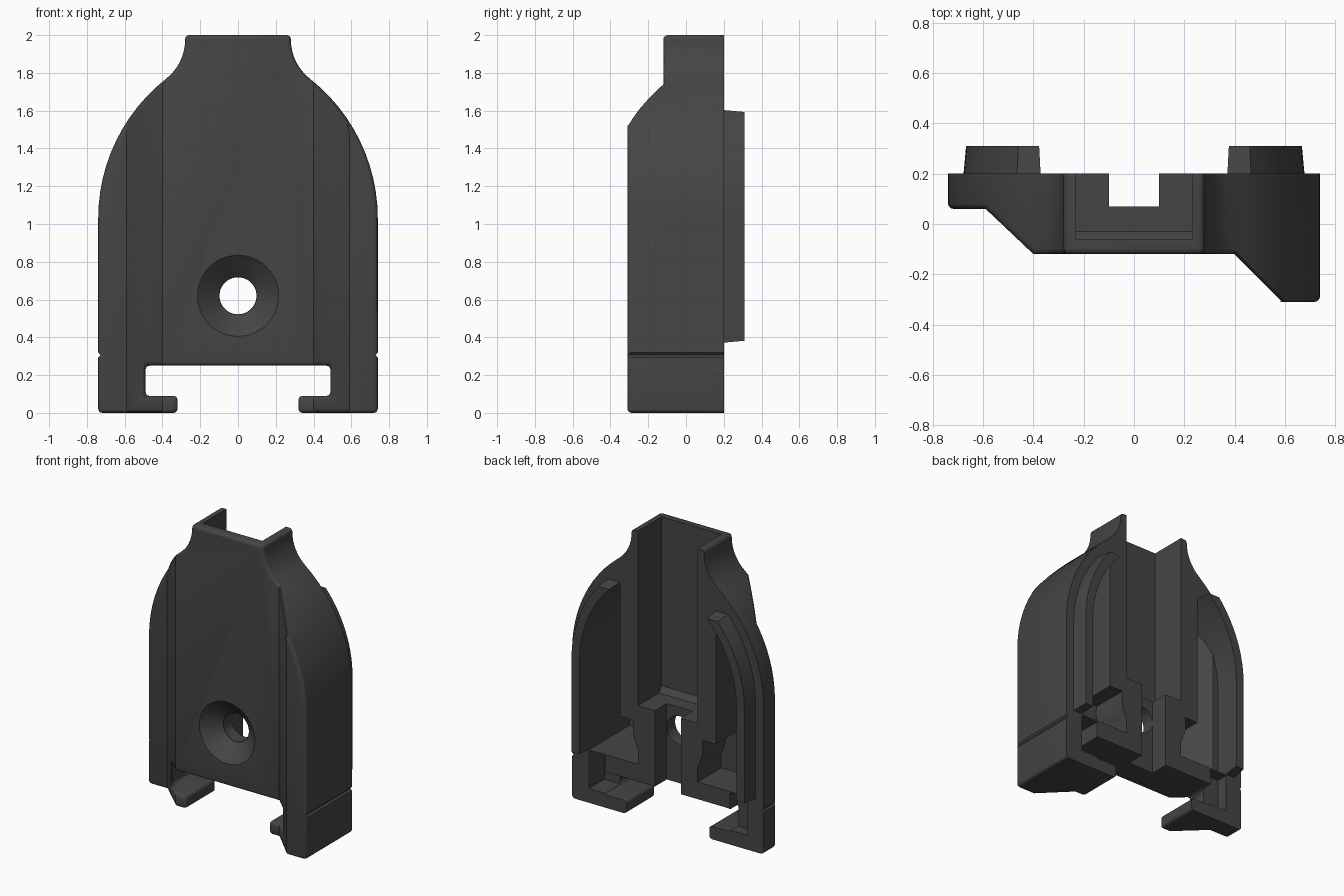
import bpy, bmesh
from math import sin, cos, radians, acos, degrees

if "Cube" in bpy.data.objects:
    bpy.data.objects.remove(bpy.data.objects["Cube"])


def loft(name, a, b):
    """Solid between two matching 3D loops."""
    bm = bmesh.new()
    va, vb = [bm.verts.new(p) for p in a], [bm.verts.new(p) for p in b]
    n = len(va)
    bm.faces.new(va)
    bm.faces.new(vb[::-1])
    for i in range(n):
        j = (i + 1) % n
        bm.faces.new((va[i], vb[i], vb[j], va[j]))
    bmesh.ops.recalc_face_normals(bm, faces=bm.faces)
    me = bpy.data.meshes.new(name)
    bm.to_mesh(me)
    bm.free()
    ob = bpy.data.objects.new(name, me)
    bpy.context.collection.objects.link(ob)
    return ob


PLACE = {'X': lambda p, t: (t, p[0], p[1]),
         'Y': lambda p, t: (p[0], t, p[1]),
         'Z': lambda p, t: (p[0], p[1], t)}


def prism(name, pts, axis, lo, hi):
    f = PLACE[axis]
    return loft(name, [f(p, lo) for p in pts], [f(p, hi) for p in pts])


def box(x0, x1, y0, y1, z0, z1):
    return prism("cutter", [(x0, y0), (x1, y0), (x1, y1), (x0, y1)], 'Z', z0, z1)


def apply(ob, mod):
    bpy.context.view_layer.objects.active = ob
    bpy.ops.object.modifier_apply(modifier=mod.name)


def boolean(ob, tool, op='DIFFERENCE'):
    m = ob.modifiers.new("bool", 'BOOLEAN')
    m.operation, m.solver, m.object = op, 'EXACT', tool
    apply(ob, m)
    bpy.data.objects.remove(tool)


def arc(cx, cz, r, a0, a1, n):
    return [(cx + r * cos(radians(a0 + (a1 - a0) * i / n)),
             cz + r * sin(radians(a0 + (a1 - a0) * i / n))) for i in range(n + 1)]


def flip(pts, s):
    return [(s * x, z) for x, z in pts]


# Shell outline: strap slot, straight flank, shoulder arc, neck
CX, CZ, R = -0.2, 1.03, 0.94
half = [(0.49, 0.25), (0.49, 0.09), (0.32, 0.09), (0.32, 0), (0.74, 0)]
half += arc(CX, CZ, R, 0, 51.9, 12)
half += arc(0.54, 1.975, 0.26, 231.9, 180, 8)[1:] + [(0.28, 2.0)]
outline = half + flip(half, -1)[::-1]
shell = prism("shell", outline, 'Y', -0.5, 0.2)

# Front relief: one flank thin, the other thick
section = [(-0.9, 0.4), (-0.9, 0.06), (-0.59, 0.06), (-0.4, -0.12),
           (0.4, -0.12), (0.59, -0.31), (0.9, -0.31), (0.9, 0.4)]
boolean(shell, prism("section", section, 'Z', -0.2, 2.2), 'INTERSECT')

# Rounded rims everywhere except the flat back
bm = bmesh.new()
bm.from_mesh(shell.data)
bmesh.ops.dissolve_limit(bm, angle_limit=0.01, verts=bm.verts, edges=bm.edges)
layer = bm.edges.layers.float.new("bevel_weight_edge")
for e in bm.edges:
    if len(e.link_faces) != 2 or e.calc_face_angle() < 0.52:
        continue
    ny = sorted(f.normal.y for f in e.link_faces)
    if abs(ny[1]) < 0.3:
        e[layer] = 1.0
bm.to_mesh(shell.data)
bm.free()
bev = shell.modifiers.new("bevel", 'BEVEL')
bev.limit_method, bev.width, bev.segments = 'WEIGHT', 0.022, 3
bev.use_clamp_overlap = False
apply(shell, bev)

# Hollows either side, following the front relief
inner = {1: [(0.1, 0.5), (0.1, -0.06), (0.375, -0.06), (0.57, -0.25),
             (0.9, -0.25), (0.9, 0.5)],
         -1: [(-0.1, 0.5), (-0.1, -0.06), (-0.375, -0.06), (-0.57, 0.12),
              (-0.9, 0.12), (-0.9, 0.5)]}
top_a = degrees(acos(0.57 / 0.81))
hollow = [(0.23, 0.37)] + [(0.61, 0.37)] + arc(CX, CZ, 0.81, 0, top_a, 12)
hollow += [(0.37, 0.67)] + arc(0, 0.62, 0.27, 10.6, -31.6, 6)
for s in (1, -1):
    cut = prism("hollow", flip(hollow, s), 'Y', -0.4, 0.4)
    boolean(cut, prism("limit", inner[s], 'Z', 0.2, 1.9), 'INTERSECT')
    boolean(shell, cut)
    # recess from the hollow down beside the strap slot
    x0, x1 = sorted((s * 0.48, s * 0.61))
    boolean(shell, box(x0, x1, 0.03 if s > 0 else 0.12, 0.3, 0.1, 0.36))
    # fine groove across the flank
    groove = [(0.728, 0.306), (0.75, 0.33), (0.75, 0.282)]
    boolean(shell, prism("groove", flip(groove, s), 'Y', -0.5, 0.5))

# Central channel, open at the neck, and narrow slot through the block below
channel = [(0.3, 0.78), (-0.03, 0.78), (-0.06, 0.82), (-0.06, 2.2), (0.3, 2.2)]
boolean(shell, prism("channel", channel, 'X', -0.23, 0.23))
boolean(shell, box(-0.1, 0.1, 0.07, 0.3, 0.1, 1.0))

# Countersunk screw hole
ring = lambda r, y: [(x, y, z) for x, z in arc(0, 0.62, r, 0, 352.5, 47)]
boolean(shell, loft("sink", ring(0.238, -0.14), ring(0.1, -0.02)))
boolean(shell, loft("bore", ring(0.098, -0.2), ring(0.098, 0.12)))

# Curved locating ribs on the back, slightly drafted


def rib_loop(s, y, d):
    def side(r, z1):
        return arc(CX, CZ, r, 0, degrees(acos((r * r - (z1 - CZ) ** 2) ** 0.5 / r)), 14)
    z0, z1 = 0.37 + d, 1.605 - d
    ro, ri = R - 0.06 - d, R - 0.13 - d * 0.3
    pts = [(CX + ro, z0)] + side(ro, z1) + side(ri, z1)[::-1] + [(CX + ri, z0)]
    return [(x, y, z) for x, z in flip(pts, s)]


parts = [shell]
for s, side in ((1, "right"), (-1, "left")):
    parts.append(loft(side + "_rib", rib_loop(s, 0.18, 0), rib_loop(s, 0.31, 0.012)))

# Dark finish and smooth curves
mat = bpy.data.materials.new("dark_plastic")
mat.diffuse_color = (0.06, 0.06, 0.06, 1)
mat.use_nodes = True
mat.node_tree.nodes["Principled BSDF"].inputs["Base Color"].default_value = mat.diffuse_color
for ob in parts:
    ob.data.materials.clear()
    ob.data.materials.append(mat)
    bpy.ops.object.select_all(action='DESELECT')
    ob.select_set(True)
    bpy.context.view_layer.objects.active = ob
    bpy.ops.object.shade_smooth_by_angle(angle=radians(30))
